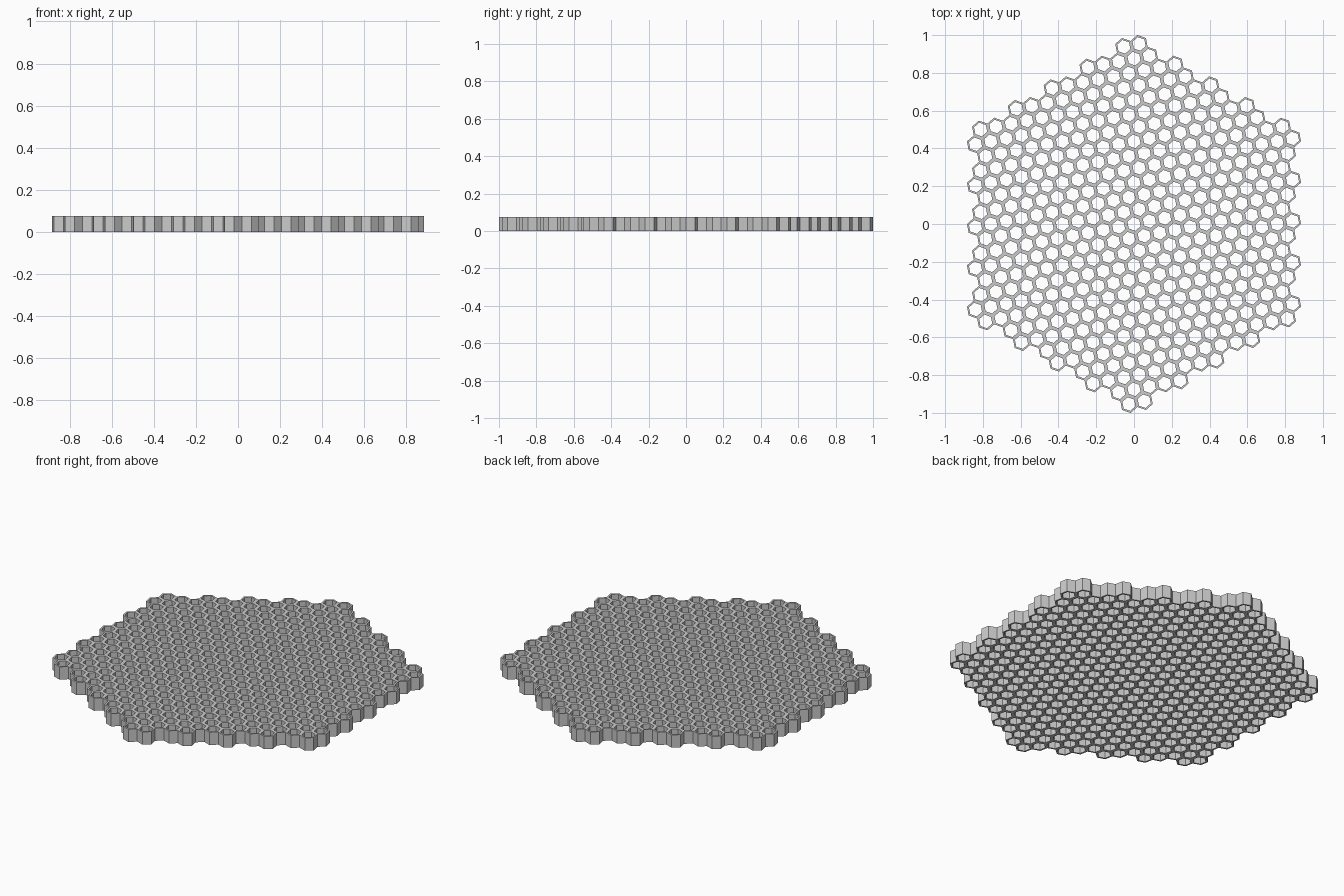
import bpy, bmesh, math
from mathutils import Vector

if "Cube" in bpy.data.objects:
    bpy.data.objects.remove(bpy.data.objects["Cube"])

PITCH = 0.0827                      # distance between cell centres
R_OUT = PITCH / math.sqrt(3)        # touching hexagons
R_IN = R_OUT * 0.77                 # open hole
HEIGHT = 0.075
TURN = math.radians(30) - math.atan2(math.sqrt(3) / 2, 2.5)  # cell row angle
STEP = PITCH * math.sqrt(7)         # distance between seven-cell clusters
RINGS = 4


def polar(r, a):
    return Vector((r * math.cos(a), r * math.sin(a), 0))


def add_cell(bm, centre):
    """Open hexagonal tube with flat rims."""
    up = Vector((0, 0, HEIGHT))
    angles = [TURN + math.radians(30 + 60 * i) for i in range(6)]
    loops = [[bm.verts.new(centre + polar(r, a) + z) for a in angles]
             for r, z in ((R_OUT, up * 0), (R_OUT, up), (R_IN, up), (R_IN, up * 0))]
    for k in range(4):
        a, b = loops[k], loops[(k + 1) % 4]
        for i in range(6):
            j = (i + 1) % 6
            bm.faces.new((a[i], a[j], b[j], b[i]))


# Seven-cell cluster: one centre cell and six around it
bm = bmesh.new()
add_cell(bm, Vector((0, 0, 0)))
for i in range(6):
    add_cell(bm, polar(PITCH, TURN + math.radians(60 * i)))
cluster = bpy.data.meshes.new("cell_cluster")
bm.to_mesh(cluster)
bm.free()

# Clusters repeated over a hexagonal field
u, v = polar(STEP, math.radians(30)), polar(STEP, math.radians(90))
for i in range(-RINGS, RINGS + 1):
    for j in range(-RINGS, RINGS + 1):
        if abs(i + j) <= RINGS:
            ob = bpy.data.objects.new("honeycomb_cluster", cluster)
            ob.location = u * i + v * j
            bpy.context.collection.objects.link(ob)
